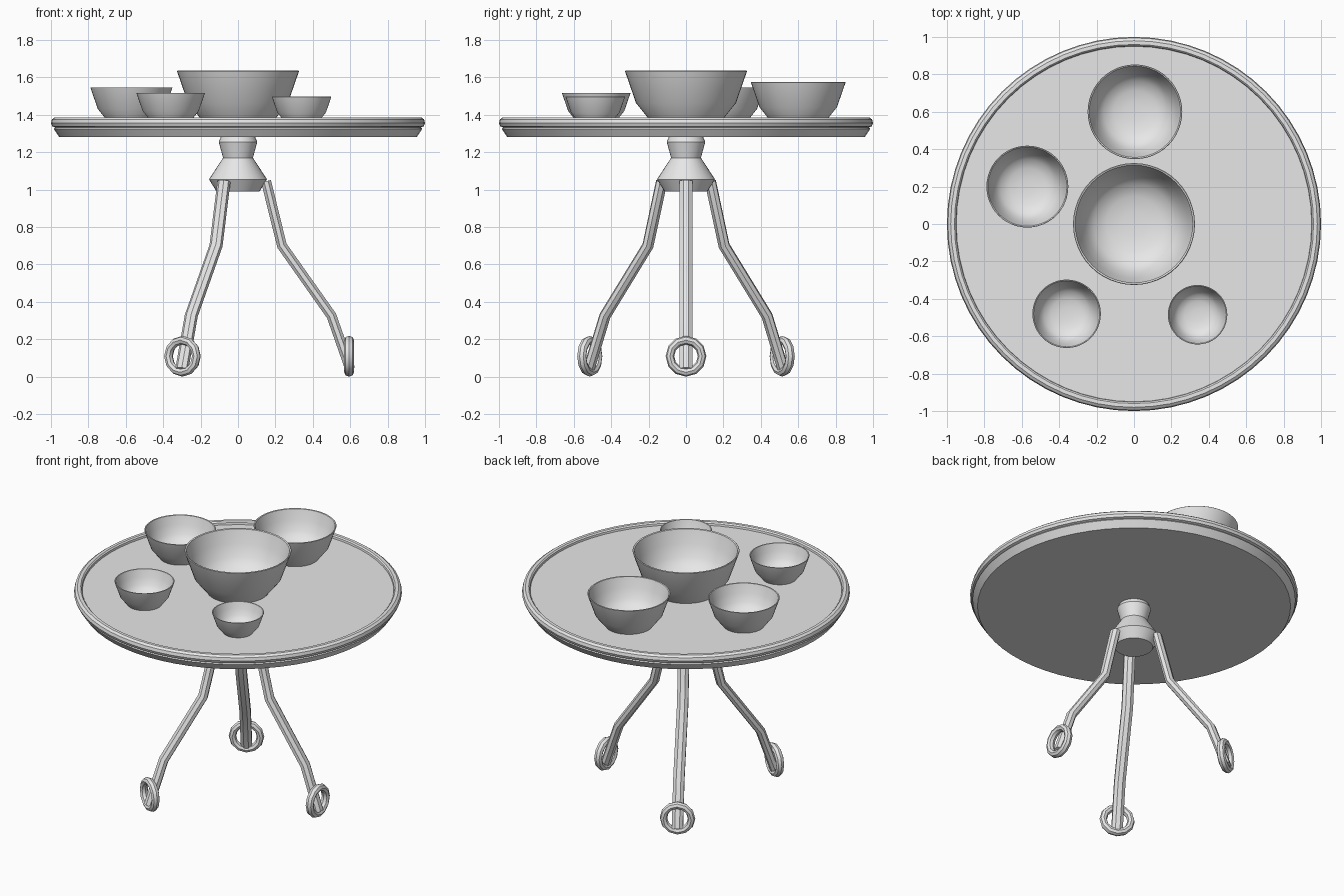
import bpy, bmesh, math
from mathutils import Vector, Matrix

if "Cube" in bpy.data.objects:
    bpy.data.objects.remove(bpy.data.objects["Cube"], do_unlink=True)

grey = bpy.data.materials.new("light_grey")
grey.use_nodes = True
COLOUR = (0.8, 0.8, 0.8, 1)
grey.diffuse_color = COLOUR
grey.node_tree.nodes["Principled BSDF"].inputs["Base Color"].default_value = COLOUR


def finish(name, bm, angle):
    """Turn a bmesh into a shaded, coloured object."""
    bmesh.ops.recalc_face_normals(bm, faces=bm.faces)
    mesh = bpy.data.meshes.new(name)
    bm.to_mesh(mesh)
    bm.free()
    mesh.materials.append(grey)
    obj = bpy.data.objects.new(name, mesh)
    bpy.context.collection.objects.link(obj)
    bpy.ops.object.select_all(action='DESELECT')
    obj.select_set(True)
    bpy.context.view_layer.objects.active = obj
    bpy.ops.object.shade_smooth_by_angle(angle=math.radians(angle))
    return obj


def loft(bm, rings):
    """Bridge successive rings of points and cap both ends."""
    loops = [[bm.verts.new(p) for p in ring] for ring in rings]
    n = len(loops[0])
    for a, b in zip(loops, loops[1:]):
        for i in range(n):
            j = (i + 1) % n
            bm.faces.new((a[i], a[j], b[j], b[i]))
    bm.faces.new(loops[0])
    bm.faces.new(loops[-1])


def lathe(name, profile, sides, angle=30, centre=(0, 0, 0), scale=1):
    bm = bmesh.new()
    turns = [2 * math.pi * i / sides for i in range(sides)]
    loft(bm, [[Vector(centre) + scale * Vector((r * math.cos(t), r * math.sin(t), z))
               for t in turns] for r, z in profile])
    return finish(name, bm, angle)


# Round tray top with a raised lip
FLOOR = 1.365
lathe("table_top", [(0.955, 1.28), (0.985, 1.325), (0.978, 1.333), (0.993, 1.338),
                    (1.0, 1.355), (0.995, 1.375), (0.98, 1.386), (0.96, 1.386),
                    (0.952, 1.378), (0.95, FLOOR)], 64)

# Turned hub under the tray
lathe("pedestal_hub", [(0.115, 0.99), (0.155, 1.055), (0.08, 1.17),
                       (0.103, 1.255), (0.09, 1.285)], 32)

# Bowls share one profile, scaled by rim radius
bowl = [(0.58, 0.0), (0.82, 0.3), (1.0, 0.82), (0.99, 0.83), (0.965, 0.82),
        (0.89, 0.56), (0.79, 0.32), (0.66, 0.16), (0.45, 0.07), (0.2, 0.04), (0.03, 0.035)]
for name, x, y, radius in (("centre_bowl", 0, 0, 0.326), ("back_bowl", 0.005, 0.6, 0.253),
                           ("right_bowl", -0.57, 0.2, 0.219),
                           ("front_right_bowl", -0.36, -0.48, 0.183),
                           ("front_left_bowl", 0.34, -0.485, 0.159)):
    lathe(name, bowl, 48, 40, (x, y, FLOOR), radius)

# Three bent legs, each ending in an upright ring foot
path = [Vector((x, 0, z)) for x, z in ((0.15, 1.045), (0.235, 0.7), (0.5, 0.325), (0.6, 0.04))]
side = Vector((0, 1, 0))
for k, place in enumerate(("left", "back_right", "front_right")):
    turn = Matrix.Rotation(k * math.tau / 3, 4, 'Z')
    bm = bmesh.new()
    rings = []
    for i, p in enumerate(path):
        before = (p - path[max(i - 1, 0)]).normalized()
        after = (path[min(i + 1, len(path) - 1)] - p).normalized()
        across = (before + after).normalized().cross(side)
        angles = [math.tau * (s + 0.5) / 8 for s in range(8)]
        rings.append([p + across * 0.029 * math.cos(a) + side * 0.037 * math.sin(a)
                      for a in angles])
    loft(bm, rings)
    bm.transform(turn)
    finish(place + "_leg", bm, 30)

    bm = bmesh.new()
    sections = []
    for s in range(12):
        a = math.tau * s / 12
        out = Vector((0, math.cos(a), math.sin(a)))
        loop = []
        for m in range(8):
            b = math.tau * m / 8
            point = out * (0.086 + 0.023 * math.cos(b)) + Vector((0.026 * math.sin(b), 0, 0))
            loop.append(bm.verts.new(point + Vector((0.594, 0, 0.109))))
        sections.append(loop)
    for s in range(12):
        a, b = sections[s], sections[(s + 1) % 12]
        for m in range(8):
            n = (m + 1) % 8
            bm.faces.new((a[m], a[n], b[n], b[m]))
    bm.transform(turn)
    finish(place + "_ring_foot", bm, 30)
